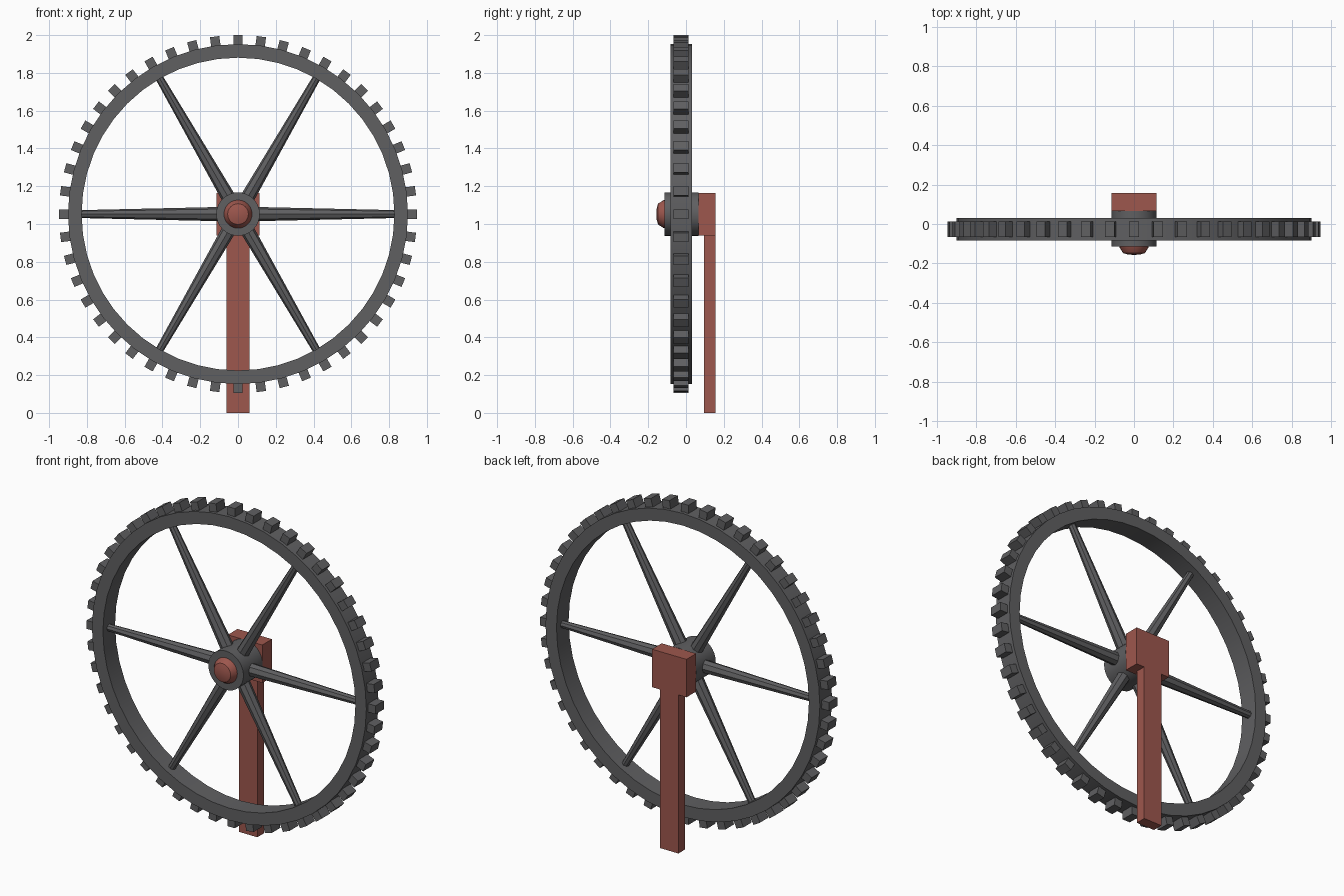
import bpy, bmesh
from math import pi, cos, sin, radians
from mathutils import Matrix, Vector

cube = bpy.data.objects.get("Cube")
if cube:
    bpy.data.objects.remove(cube, do_unlink=True)

AXLE_Z = 1.0525      # height of the wheel axis
MID_Y = -0.026       # middle plane of the wheel


def make_material(name, rgb):
    mat = bpy.data.materials.new(name)
    mat.use_nodes = True
    mat.diffuse_color = (*rgb, 1)
    mat.node_tree.nodes["Principled BSDF"].inputs["Base Color"].default_value = (*rgb, 1)
    return mat


IRON = make_material("dark_grey_iron", (0.115, 0.115, 0.12))
RED = make_material("red_paint", (0.34, 0.095, 0.075))


def finish(name, bm, mat, smooth=False):
    bmesh.ops.recalc_face_normals(bm, faces=bm.faces)
    mesh = bpy.data.meshes.new(name)
    bm.to_mesh(mesh)
    bm.free()
    mesh.materials.append(mat)
    obj = bpy.data.objects.new(name, mesh)
    bpy.context.collection.objects.link(obj)
    if smooth:
        bpy.ops.object.select_all(action='DESELECT')
        obj.select_set(True)
        bpy.context.view_layer.objects.active = obj
        bpy.ops.object.shade_smooth_by_angle(angle=radians(35))
    return obj


def lathe(name, profile, mat, sides, closed=False):
    """Spin (radius, y) points around the wheel axis."""
    bm = bmesh.new()
    verts = [bm.verts.new((r, y, AXLE_Z)) for r, y in profile]
    pairs = list(zip(verts, verts[1:]))
    if closed:
        pairs.append((verts[-1], verts[0]))
    edges = [bm.edges.new(p) for p in pairs]
    bmesh.ops.spin(bm, geom=verts + edges, cent=(0, 0, AXLE_Z), axis=(0, 1, 0),
                   angle=2 * pi, steps=sides, use_merge=True)
    bmesh.ops.remove_doubles(bm, verts=bm.verts, dist=0.0001)
    return finish(name, bm, mat, True)


def box(bm, low, high, matrix=Matrix()):
    low, high = Vector(low), Vector(high)
    place = Matrix.Translation((low + high) / 2) @ Matrix.Diagonal((*(high - low), 1))
    bmesh.ops.create_cube(bm, size=1, matrix=matrix @ place)


def around(angle):
    """Turn about the wheel axis, then move to the axle."""
    return Matrix.Translation((0, MID_Y, AXLE_Z)) @ Matrix.Rotation(angle, 4, 'Y')


# Rim, hub and domed axle cap
lathe("rim", [(0.9, -0.083), (0.9, 0.031), (0.828, 0.031), (0.828, -0.083)], IRON, 48, True)
lathe("hub", [(0, -0.113), (0.115, -0.113), (0.115, 0.067), (0, 0.067)], IRON, 32)
lathe("axle_cap", [(0.075, -0.112), (0.072, -0.122), (0.055, -0.148), (0.03, -0.155), (0, -0.157)],
      RED, 24)

# Teeth around the rim
bm = bmesh.new()
for i in range(48):
    box(bm, (-0.025, -0.039, 0.89), (0.025, 0.039, 0.9475), around(i * 2 * pi / 48))
finish("teeth", bm, IRON)

# Tapered spokes
bm = bmesh.new()
for i in range(6):
    bmesh.ops.create_cone(bm, cap_ends=True, segments=8, radius1=0.038, radius2=0.021, depth=0.75,
                          matrix=around(pi / 2 + i * pi / 3) @ Matrix.Translation((0, 0, 0.455)))
finish("spokes", bm, IRON)

# Support post with its bearing block
bm = bmesh.new()
box(bm, (-0.06, 0.095, 0), (0.06, 0.157, 0.95))
finish("post", bm, RED)
bm = bmesh.new()
box(bm, (-0.113, 0.066, 0.94), (0.113, 0.157, 1.165))
finish("bearing_block", bm, RED)
